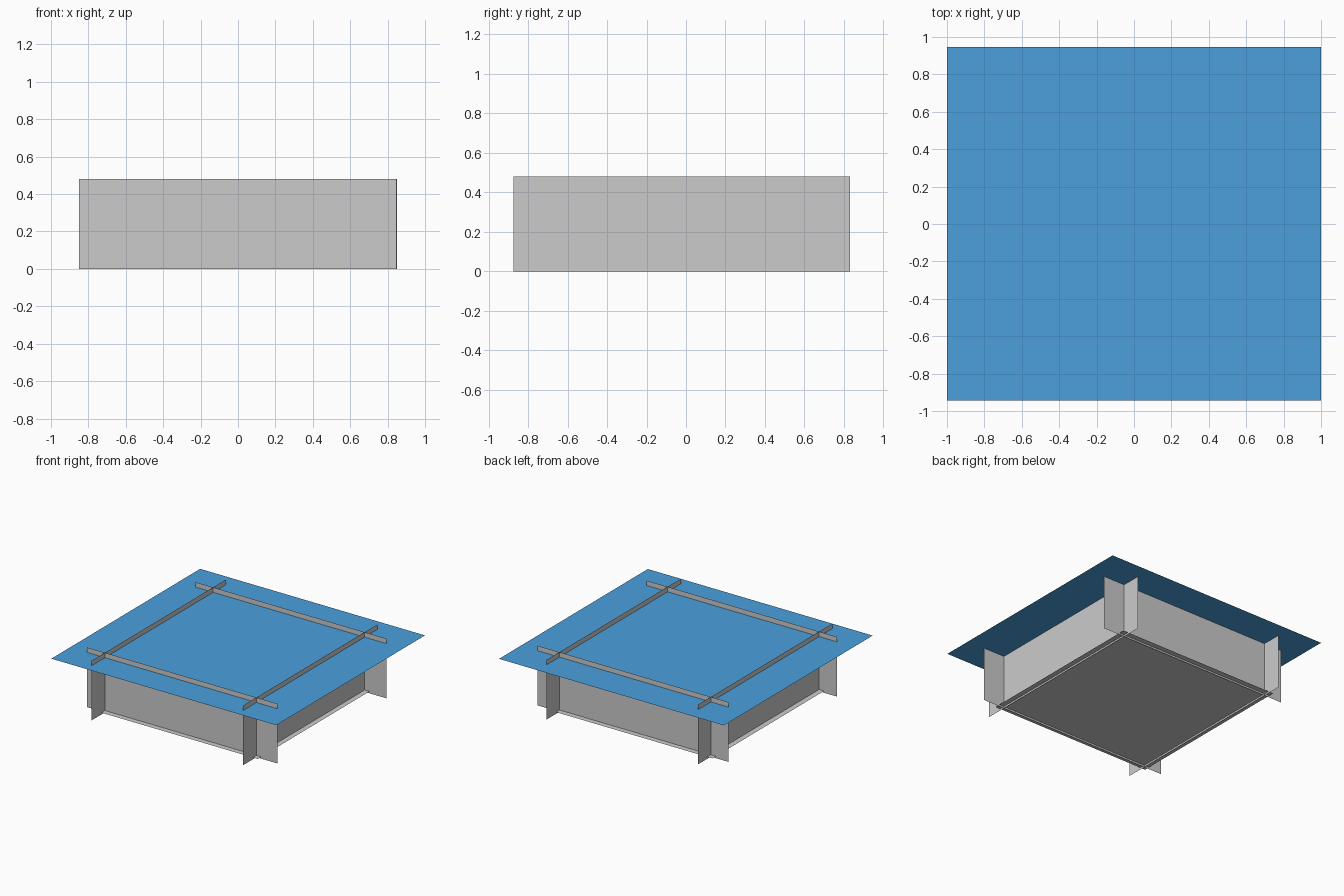
import bpy
from mathutils import Vector

if "Cube" in bpy.data.objects:
    bpy.data.objects.remove(bpy.data.objects["Cube"])


def sheet(name, corner, u, v, mat=None):
    """Flat paper-thin rectangle spanned by edge vectors u and v."""
    c, u, v = Vector(corner), Vector(u), Vector(v)
    mesh = bpy.data.meshes.new(name)
    mesh.from_pydata([c, c + u, c + u + v, c + v], [], [(0, 1, 2, 3)])
    obj = bpy.data.objects.new(name, mesh)
    bpy.context.collection.objects.link(obj)
    if mat:
        mesh.materials.append(mat)
    return obj


blue = bpy.data.materials.new("water_blue")
blue.diffuse_color = (0.07, 0.35, 0.72, 1)
blue.use_nodes = True
blue.node_tree.nodes["Principled BSDF"].inputs["Base Color"].default_value = blue.diffuse_color

H = 0.48  # wall height

# Crossing walls running along x (front and back)
for name, y, s in (("front_wall", -0.705, 1), ("back_wall", 0.67, -1)):
    sheet(name, (-0.85 * s, y, 0), (1.697 * s, 0, 0), (0, 0, H))

# Crossing walls running along y (left and right)
for name, x, s in (("left_wall", -0.69, -1), ("right_wall", 0.657, 1)):
    sheet(name, (x, -0.022 - 0.853 * s, 0), (0, 1.706 * s, 0), (0, 0, H))

# Floor sheet just above the wall bottoms, reaching slightly past the walls
sheet("floor", (-0.735, -0.75, 0.015), (1.435, 0, 0), (0, 1.465, 0))

# Water surface just below the wall tops
sheet("water_surface", (-1, -0.943, 0.44), (2, 0, 0), (0, 1.89, 0), blue)
